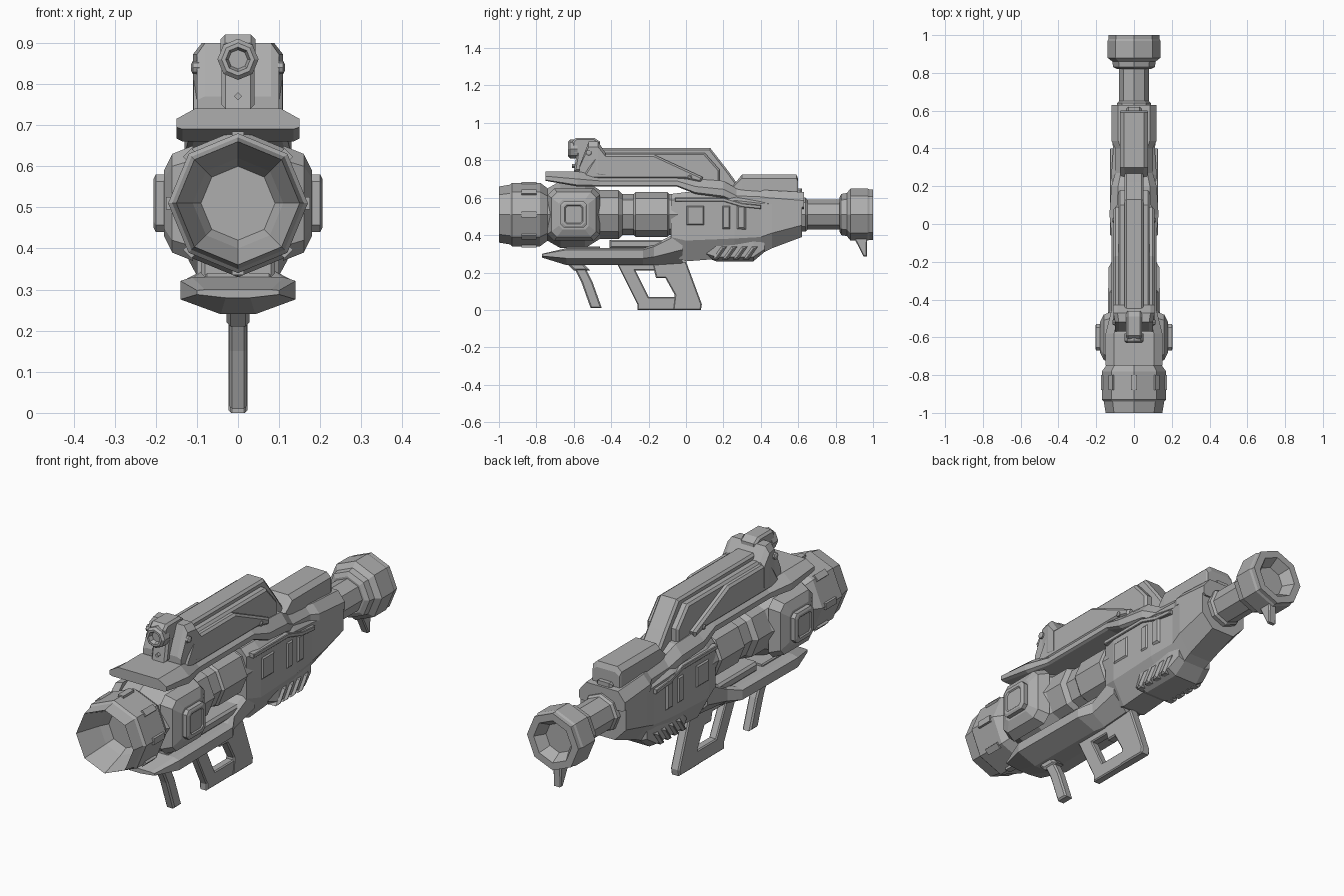
import bpy, bmesh
from math import cos, sin, pi, tau
from mathutils import Matrix, Vector

default_cube = bpy.data.objects.get("Cube")
if default_cube:
    bpy.data.objects.remove(default_cube, do_unlink=True)

grey = bpy.data.materials.new("plain grey")
grey.use_nodes = True
grey.diffuse_color = (.42, .42, .42, 1)
shader = grey.node_tree.nodes["Principled BSDF"]
shader.inputs["Base Color"].default_value = grey.diffuse_color

BARREL_HEIGHT = .51


def finish(name, bm, mirror=False):
    """Turn a bmesh into a named object, optionally mirrored left to right."""
    bmesh.ops.recalc_face_normals(bm, faces=bm.faces[:])
    mesh = bpy.data.meshes.new(name)
    bm.to_mesh(mesh)
    bm.free()
    mesh.materials.append(grey)
    part = bpy.data.objects.new(name, mesh)
    bpy.context.collection.objects.link(part)
    if mirror:
        modifier = part.modifiers.new("Mirror", "MIRROR")
        modifier.use_mirror_merge = False


def bridge(bm, rings):
    """Join equal rings of points and return the two end caps."""
    loops = [[bm.verts.new(point) for point in ring] for ring in rings]
    for lower, upper in zip(loops, loops[1:]):
        for i in range(len(lower)):
            bm.faces.new((lower[i - 1], lower[i], upper[i], upper[i - 1]))
    return [bm.faces.new(loops[0]), bm.faces.new(loops[-1])]


def skin(name, rings, mirror=False):
    bm = bmesh.new()
    bridge(bm, rings)
    finish(name, bm, mirror)


def circle(radius, sides):
    angles = [tau * i / sides for i in range(sides)]
    return [(radius * cos(angle), radius * sin(angle)) for angle in angles]


def lathe(name, profile, height=BARREL_HEIGHT, sides=8):
    """Faceted tube along y from (y, radius) pairs."""
    skin(name, [[(x, y, height + z) for x, z in circle(radius, sides)]
                for y, radius in profile])


def drum(name, front, back, radius, rim=.02):
    """Straight tube with chamfered ends."""
    lathe(name, [(front, radius - rim), (front + rim, radius),
                 (back - rim, radius), (back, radius - rim)])


def hull(name, stations, under, over, base, crown):
    """Shell along y from (y, low, high, width); chamfers are fractions."""
    rings = []
    for y, low, high, width in stations:
        tall = high - low
        half = [(width * base, low), (width, low + tall * under),
                (width, high - tall * over), (width * crown, high)]
        rings.append([(x, y, z) for x, z in half]
                     + [(-x, y, z) for x, z in reversed(half)])
    skin(name, rings)


def slab(name, outline, width, inner=None, bevel=.01):
    """Side outline of (y, z) points across x; mirrored when inner is given."""
    paired = inner is not None
    start = inner if paired else -width
    bm = bmesh.new()
    caps = bridge(bm, [[(x, y, z) for y, z in outline] for x in (start, width)])
    bmesh.ops.recalc_face_normals(bm, faces=bm.faces[:])
    rims = caps[1:] if paired else caps
    edges = [edge for face in rims for edge in face.edges]
    bmesh.ops.bevel(bm, geom=edges, offset=bevel, segments=1, affect="EDGES")
    finish(name, bm, paired)


def band(path, dy=0, dz=0):
    """Outline swept out by moving a path sideways or upwards."""
    return path + [(y + dy, z + dz) for y, z in reversed(path)]


# Barrel: recessed muzzle, collar and stepped tube
lathe("muzzle", [(-.84, .09), (-.88, .11), (-1, .15), (-.94, .16), (-.93, .17),
                 (-.78, .17), (-.74, .14)])
lathe("collar", [(-.74, .14), (-.67, .18), (-.54, .18), (-.46, .13)])
drum("tube_core", -.75, .1, .11)
drum("tube_front_step", -.5, -.34, .13)
drum("tube_rear_step", -.29, -.08, .12)

# Raised pads around the muzzle
pad_shape = Matrix.Translation((.16, 0, 0)) @ Matrix.Diagonal((.03, .08, .03, 1))
for k in range(8):
    bm = bmesh.new()
    turn = Matrix.Rotation(k * pi / 4, 4, "Y")
    bmesh.ops.create_cube(bm, size=1, matrix=turn @ pad_shape)
    bmesh.ops.translate(bm, verts=bm.verts[:], vec=Vector((0, -.84, BARREL_HEIGHT)))
    finish(f"muzzle_pad_{k + 1}", bm)


def corner_cut_square(x, half):
    """Sideways-facing square with its corners cut off."""
    cut = half * .75
    quarter = [(half, cut), (cut, half)]
    right = quarter + [(-y, z) for y, z in reversed(quarter)]
    points = right + [(-y, -z) for y, z in right]
    return [(x, y - .6, BARREL_HEIGHT + z) for y, z in points]


# Tapered side lugs on the collar
def lug(name, steps):
    skin(name, [corner_cut_square(x, half) for x, half in steps], mirror=True)


lug("side_lug", [(.11, .14), (.16, .12), (.18, .08)])
lug("side_lug_cap", [(.17, .07), (.2, .07), (.205, .06), (.205, .05), (.2, .045)])

# Main body and the cover running over it
hull("body", [(-.08, .29, .62, .1), (0, .26, .63, .12), (.26, .28, .62, .12),
              (.4, .3, .6, .11), (.46, .33, .6, .12), (.62, .39, .6, .12)],
     under=.3, over=.1, base=.5, crown=.7)
hull("upper_cover", [(-.75, .69, .74, .15), (-.58, .66, .74, .15), (-.46, .66, .72, .12),
                     (-.05, .66, .72, .12), (.05, .62, .7, .13), (.2, .6, .69, .12),
                     (.27, .57, .65, .1), (.4, .57, .64, .1), (.44, .56, .64, .12),
                     (.63, .54, .63, .12)],
     under=.1, over=.5, base=.9, crown=.7)

# Body side details
slab("side_hatch", band([(0, .45), (0, .56)], dy=.1), width=.126, inner=.1)
for k in range(2):
    y = .19 + k * .08
    slab(f"side_vent_{k + 1}", band([(y, .43), (y, .56)], dy=.05), width=.126, inner=.1)
slab("side_trim", band([(-.06, .58), (.2, .58), (.3, .55), (.4, .54)], dz=.02),
     width=.127, inner=.1, bevel=.003)

# Ribbed block under the body
hull("lower_block", [(.11, .28, .38, .08), (.16, .26, .38, .1), (.36, .26, .38, .1),
                     (.42, .31, .38, .09)],
     under=.2, over=.1, base=.6, crown=.6)
for k in range(4):
    y = .14 + k * .055
    slab(f"lower_rib_{k + 1}", band([(y, .27), (y + .05, .34)], dy=.03), width=.11, inner=.04)

# Housing on top: central spine, box, side panels and front cheeks
slab("top_spine", [(-.5, .7), (-.5, .865), (.13, .865), (.22, .75), (.3, .64)], width=.05)
slab("top_housing", [(-.5, .7), (-.5, .84), (.1, .84), (.18, .75), (.18, .68)], width=.083)
slab("housing_panel", [(-.56, .7), (-.48, .83), (-.17, .83), (.09, .71), (.08, .68), (0, .7)],
     width=.108, inner=.05)
hull("sight_cheeks", [(-.57, .71, .77, .1), (-.52, .71, .9, .1), (-.47, .71, .9, .11),
                      (-.43, .71, .84, .11)],
     under=.1, over=.15, base=.9, crown=.8)


def bolt(name, y, height, radius):
    skin(name, [[(x, y + dy, height + dz) for dy, dz in circle(size, sides=8)]
                for x, size in ((.08, radius), (.11, radius), (.114, radius / 2))], mirror=True)


bolt("housing_bolt", y=-.52, height=.84, radius=.016)
bolt("panel_bolt", y=.02, height=.71, radius=.012)

# Sight with post, lens and stud
slab("sight_post", [(-.6, .74), (-.58, .86), (-.46, .86), (-.44, .74)], width=.04)
slab("sight_block", [(-.61, .83), (-.61, .9), (-.59, .92), (-.49, .92), (-.46, .9), (-.46, .83)],
     width=.042)
lathe("sight_lens", [(-.6, .02), (-.63, .03), (-.63, .04), (-.62, .05), (-.58, .05)], height=.86)
lathe("sight_stud", [(-.61, .01), (-.58, .01)], height=.77, sides=4)

# Rear hump and catch
hull("rear_hump", [(.24, .62, .65, .07), (.3, .62, .725, .075), (.59, .62, .725, .075),
                   (.6, .62, .7, .07)],
     under=.1, over=.2, base=.9, crown=.7)
slab("rear_catch", band([(.58, .6), (.62, .6)], dz=.05), width=.04)

# Rear pipe with flared, recessed end cap and lower fin
drum("rear_pipe", .55, .9, .08, rim=.01)
drum("rear_pipe_sleeve", .5, .65, .09, rim=.01)
lathe("rear_cap", [(.82, .09), (.83, .11), (.86, .115), (.88, .14), (.97, .14), (.98, .135),
                   (1, .135), (1, .1), (.95, .07)])
slab("rear_fin", [(.88, .42), (.95, .285), (.967, .285), (.97, .42)], width=.02, bevel=.005)

# Lower handguard with deck and rail
hull("handguard", [(-.77, .28, .3, .1), (-.64, .24, .33, .14), (-.23, .24, .33, .135),
                   (-.17, .24, .35, .1), (-.02, .25, .43, .1)],
     under=.4, over=.1, base=.3, crown=.8)
slab("handguard_deck", band([(-.64, .32), (-.46, .32)], dz=.02), width=.08, bevel=.005)
slab("handguard_rail", band([(-.41, .33), (-.08, .33)], dz=.045), width=.09)

# Front grip
slab("front_grip_mount", band([(-.64, .25), (-.6, .21)], dy=.09), width=.028)
slab("front_grip", band([(-.6, .23), (-.56, .15), (-.51, .01)], dy=.06), width=.022, bevel=.007)

# Trigger guard and rear grip
slab("guard_front_bar", band([(-.37, .25), (-.26, .03)], dy=.08), width=.02, bevel=.005)
slab("guard_top_bar", band([(-.35, .21), (-.15, .21)], dz=.05), width=.02, bevel=.005)
slab("guard_foot", band([(-.26, 0), (.07, 0)], dz=.07), width=.02, bevel=.005)
slab("rear_grip", [(-.18, .25), (-.16, .17), (-.11, .17), (-.06, .08), (-.07, 0), (.08, 0),
                   (.085, .03), (0, .26)], width=.023, bevel=.006)
